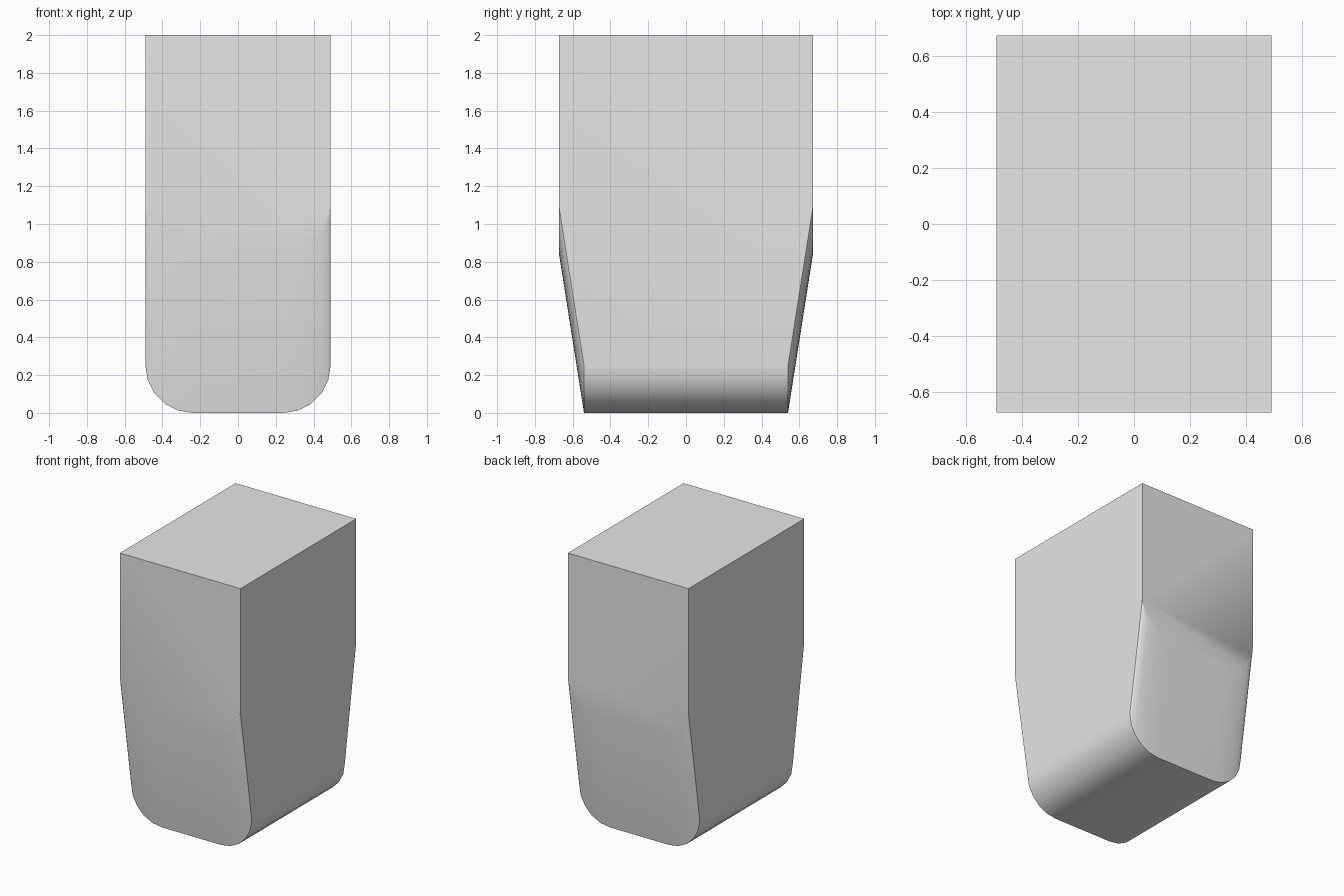
import bpy
import bmesh
from math import cos, sin, pi

cube = bpy.data.objects.get("Cube")
if cube:
    bpy.data.objects.remove(cube)

HALF_WIDTH = 0.49
HALF_DEPTH = 0.672
FOOT_DEPTH = 0.54
HEIGHT = 2.0
RADIUS = 0.25
RISE = 0.84
STEPS = 5

grey = bpy.data.materials.new("plain_grey")
grey.use_nodes = True
grey.diffuse_color = (0.8, 0.8, 0.8, 1)
grey.node_tree.nodes["Principled BSDF"].inputs["Base Color"].default_value = (0.8, 0.8, 0.8, 1)

# Rounded underside profile, from the right side to the left side
quarter = []
for i in range(STEPS + 1):
    a = i / STEPS * pi / 2
    quarter.append((HALF_WIDTH - RADIUS + RADIUS * cos(a), RADIUS - RADIUS * sin(a)))
profile = [(-x, z) for x, z in quarter] + quarter[::-1]

# The profile is repeated along the depth, lifted at both ends to slope them
bm = bmesh.new()
stations = [(-HALF_DEPTH, RISE), (-FOOT_DEPTH, 0), (FOOT_DEPTH, 0), (HALF_DEPTH, RISE)]
rows = [[bm.verts.new((x, y, z + lift)) for x, z in profile] for y, lift in stations]
for row, following in zip(rows, rows[1:]):
    for i in range(len(profile) - 1):
        bm.faces.new((row[i], row[i + 1], following[i + 1], following[i]))

# Flat top, upright ends and flat sides
corners = [[bm.verts.new((x, y, HEIGHT)) for x in (-HALF_WIDTH, HALF_WIDTH)]
           for y in (-HALF_DEPTH, HALF_DEPTH)]
front, back = corners
bm.faces.new((front[0], front[1], back[1], back[0]))
for row, top in ((rows[0], front), (rows[-1], back)):
    bm.faces.new(row + [top[1], top[0]])
for side in (0, -1):
    bm.faces.new([row[side] for row in rows] + [back[side], front[side]])
bmesh.ops.recalc_face_normals(bm, faces=bm.faces)

mesh = bpy.data.meshes.new("tapered_block")
bm.to_mesh(mesh)
bm.free()
mesh.materials.append(grey)
block = bpy.data.objects.new("tapered_block", mesh)
bpy.context.collection.objects.link(block)

# Soft rounded corners with crisp outer edges
bpy.ops.object.select_all(action="DESELECT")
block.select_set(True)
bpy.context.view_layer.objects.active = block
bpy.ops.object.shade_smooth_by_angle(angle=pi / 6)
